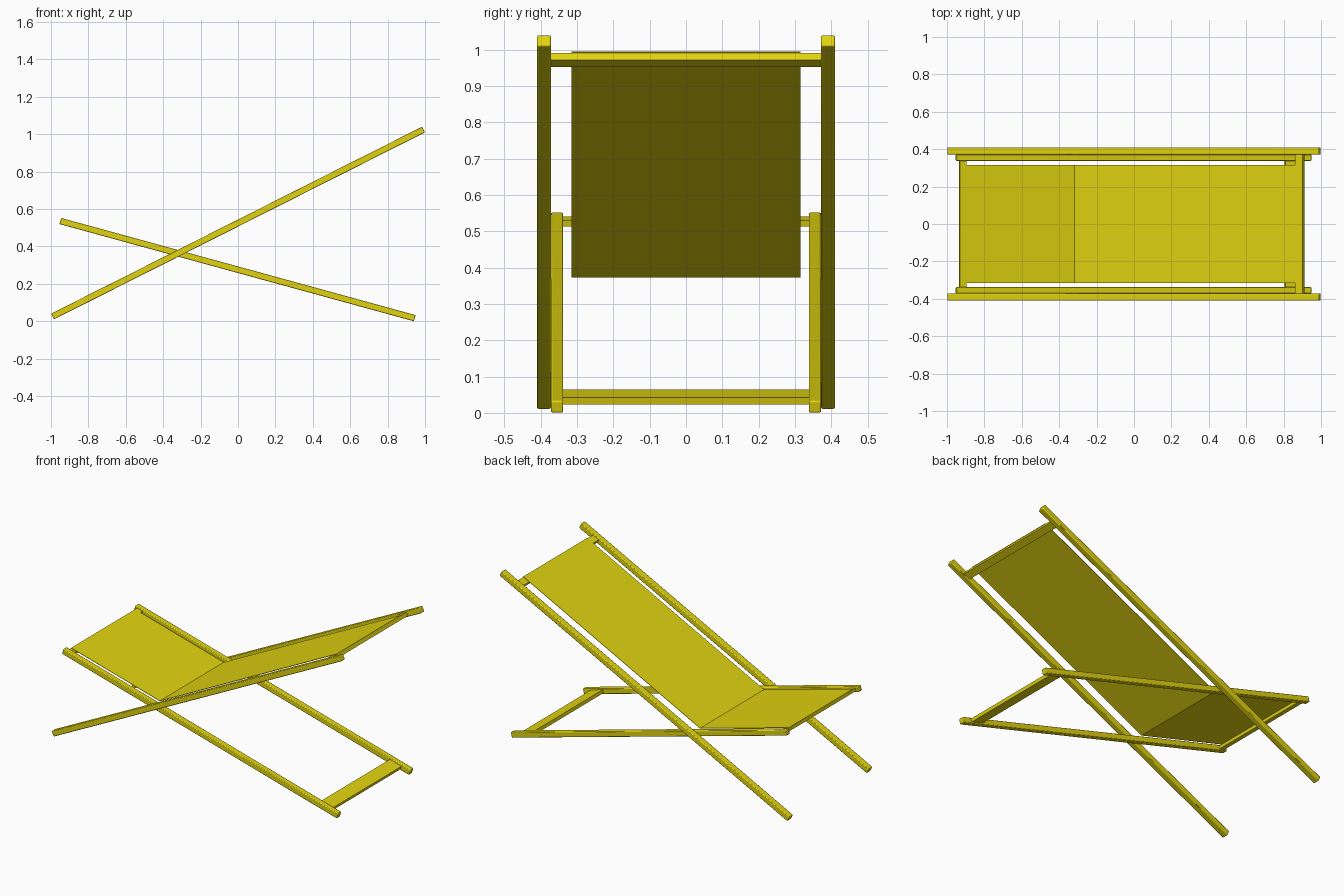
import bpy, math
from mathutils import Vector

if "Cube" in bpy.data.objects:
    bpy.data.objects.remove(bpy.data.objects["Cube"])

mat = bpy.data.materials.new("yellow")
mat.diffuse_color = (0.75, 0.65, 0.005, 1)
mat.use_nodes = True
mat.node_tree.nodes["Principled BSDF"].inputs["Base Color"].default_value = mat.diffuse_color


def beam(name, a, b, y, width, thick, bevel=0.0):
    """Box running from a to b in the xz plane, centred on y."""
    dx, dz = b[0] - a[0], b[1] - a[1]
    bpy.ops.mesh.primitive_cube_add(
        size=1, location=((a[0] + b[0]) / 2, y, (a[1] + b[1]) / 2),
        rotation=(0, -math.atan2(dz, dx), 0))
    ob = bpy.context.object
    ob.name = name
    ob.scale = (math.hypot(dx, dz), width, thick)
    bpy.ops.object.transform_apply(location=False, rotation=False, scale=True)
    ob.data.materials.append(mat)
    if bevel:
        m = ob.modifiers.new("bevel", 'BEVEL')
        m.width, m.segments = bevel, 2
        bpy.ops.object.shade_smooth_by_angle()
    return ob


# Rail centre lines (x, z)
BACK = (Vector((-0.992, 0.025)), Vector((0.992, 1.025)))
SEAT = (Vector((-0.950, 0.536)), Vector((0.945, 0.0165)))

# Side rails, mirrored left and right
for side, s in (("left", 1), ("right", -1)):
    beam("back_rail_" + side, *BACK, s * 0.391, 0.038, 0.034, 0.004)
    beam("seat_rail_" + side, *SEAT, s * 0.355, 0.034, 0.034, 0.004)


def crossbar(name, rail, x, depth, thick, span):
    """Bar across the frame, lying in the plane of a rail pair."""
    d = (rail[1] - rail[0]).normalized()
    c = rail[0] + d * ((x - rail[0].x) / d.x)
    beam(name, c - d * depth / 2, c + d * depth / 2, 0, span, thick)


crossbar("top_crossbar", BACK, 0.886, 0.044, 0.022, 0.745)
crossbar("front_crossbar", SEAT, -0.915, 0.038, 0.018, 0.68)
crossbar("foot_crossbar", SEAT, 0.848, 0.083, 0.02, 0.68)

# Fabric sling, folded where the rails cross
profile = [(-0.93, 0.541), (-0.318, 0.374), (0.902, 0.993)]
verts = [(x, y, z) for x, z in profile for y in (-0.315, 0.315)]
mesh = bpy.data.meshes.new("fabric_sling")
mesh.from_pydata(verts, [], [(0, 2, 3, 1), (2, 4, 5, 3)])
mesh.materials.append(mat)
sling = bpy.data.objects.new("fabric_sling", mesh)
bpy.context.collection.objects.link(sling)
sol = sling.modifiers.new("thickness", 'SOLIDIFY')
sol.thickness, sol.offset = 0.003, 0
